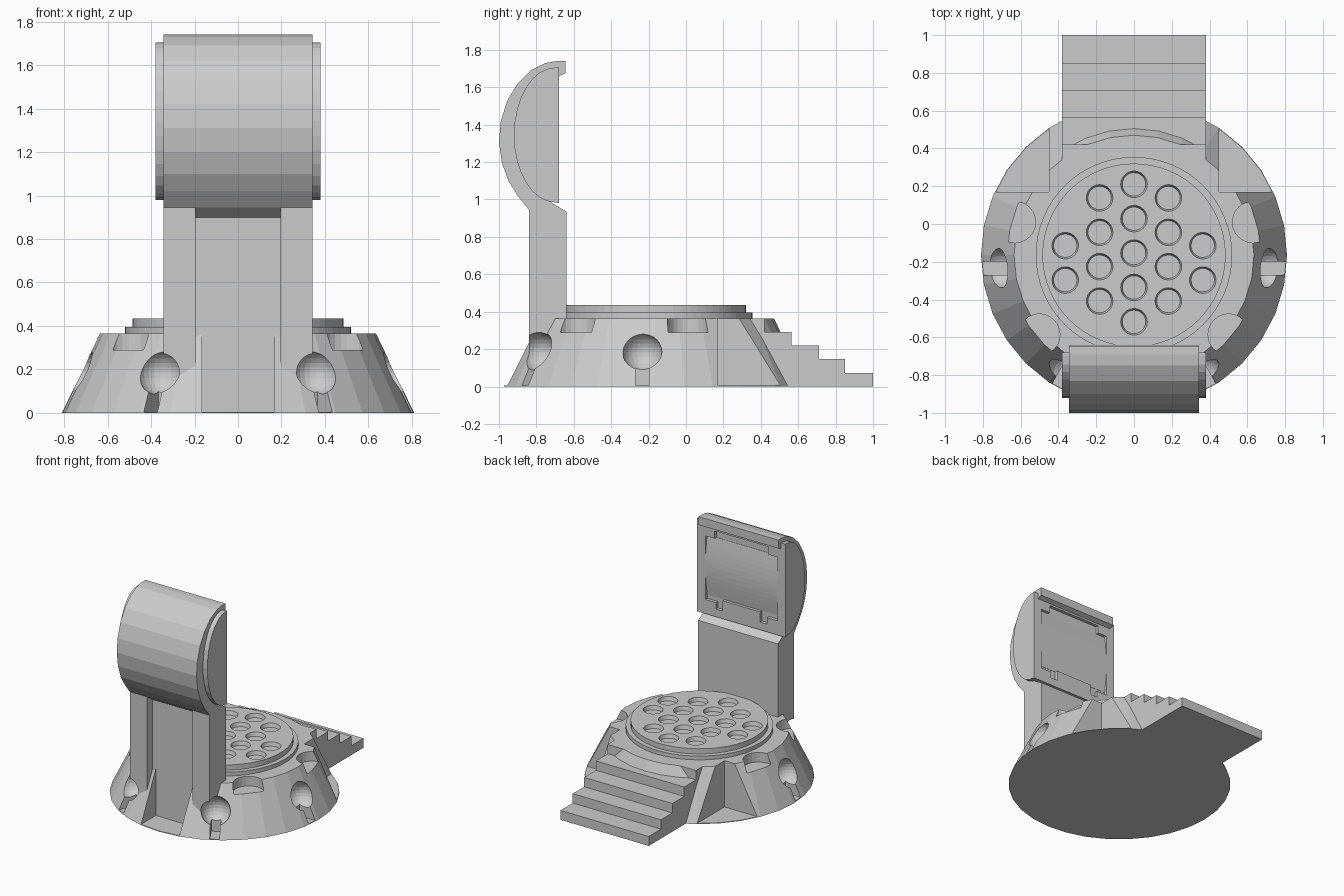
import bpy, bmesh, math
from mathutils import Matrix, Vector

if "Cube" in bpy.data.objects:
    bpy.data.objects.remove(bpy.data.objects["Cube"])

CY = -0.165      # centre of the round base in y
FLOOR = 0.005    # thin disc left under every cut-out


def finish(bm, name):
    bmesh.ops.recalc_face_normals(bm, faces=bm.faces)
    me = bpy.data.meshes.new(name)
    bm.to_mesh(me)
    bm.free()
    ob = bpy.data.objects.new(name, me)
    bpy.context.collection.objects.link(ob)
    return ob


def profile(name, pts, x0, x1):
    """Extrude a (y, z) outline along x."""
    bm = bmesh.new()
    f = bm.faces.new([bm.verts.new((x0, y, z)) for y, z in pts])
    r = bmesh.ops.extrude_face_region(bm, geom=[f])
    vs = [v for v in r["geom"] if isinstance(v, bmesh.types.BMVert)]
    bmesh.ops.translate(bm, verts=vs, vec=(x1 - x0, 0, 0))
    return finish(bm, name)


def box(name, x0, x1, y0, y1, z0, z1):
    return profile(name, [(y0, z0), (y1, z0), (y1, z1), (y0, z1)], x0, x1)


def cones(name, spots, r0, r1, z0, z1, n):
    bm = bmesh.new()
    for x, y in spots:
        bmesh.ops.create_cone(bm, cap_ends=True, segments=n, radius1=r0, radius2=r1, depth=z1 - z0,
                              matrix=Matrix.Translation((x, y, (z0 + z1) / 2)))
    return finish(bm, name)


def cut(target, cutter, keep=False):
    m = target.modifiers.new("cut", 'BOOLEAN')
    m.operation, m.solver, m.object = 'DIFFERENCE', 'EXACT', cutter
    bpy.context.view_layer.objects.active = target
    bpy.ops.object.modifier_apply(modifier=m.name)
    if not keep:
        bpy.data.objects.remove(cutter)


def polar(r, deg, side):
    a = math.radians(deg)
    return side * r * math.cos(a), CY + r * math.sin(a)


# Conical base
base = cones("base", [(0, CY)], 0.81, 0.635, 0, 0.365, 32)

# Column: two front pillars and a recessed middle panel
pillar_pts = [(-0.84, FLOOR), (-0.64, FLOOR), (-0.64, 0.935), (-0.715, 0.98), (-0.84, 0.96)]
panel_pts = [(-0.775, FLOOR), (-0.64, FLOOR), (-0.64, 0.935), (-0.715, 0.98), (-0.775, 0.96)]
pillars = {s: profile("column_pillar", pillar_pts, s * 0.195, s * 0.343) for s in (-1, 1)}
profile("column_panel", panel_pts, -0.195, 0.195)

# Front slot and rear corner cut-outs of the base
cut(base, box("slot", -0.165, 0.165, -1.2, -0.775, FLOOR, 0.6))
for s in (-1, 1):
    cut(base, box("corner", s * 0.45, s * 1.2, 0.17, 1, FLOOR, 0.6))

# Round sockets with drain channels, and scoops on the upper rim
for s in (-1, 1):
    for deg in (-5.5, -60):
        x, y = polar(0.717, deg, s)
        bm = bmesh.new()
        bmesh.ops.create_uvsphere(bm, u_segments=24, v_segments=14, radius=0.105,
                                  matrix=Matrix.Translation((x, y, 0.185)))
        ball = finish(bm, "socket")
        chan = box("channel", -0.045, 0.25, -0.035, 0.035, FLOOR, 0.17)
        heading = 0 if deg > -30 else math.radians(deg)
        if s < 0:
            heading = math.pi - heading
        chan.data.transform(Matrix.Translation((x, y, 0)) @ Matrix.Rotation(heading, 4, 'Z'))
        for c in (ball, chan):
            if deg < -30:
                cut(pillars[s], c, keep=True)
            cut(base, c)
    for deg in (15.5, -40):
        cut(base, cones("scoop", [polar(0.655, deg, s)], 0.11, 0.11, 0.29, 0.5, 24))

# Two-tier platform with a grid of round wells
cones("platform_lower", [(0, CY)], 0.52, 0.52, 0.36, 0.395, 64)
platform = cones("platform_upper", [(0, CY)], 0.485, 0.485, 0.39, 0.435, 64)
wells = []
for col, count in ((0, 5), (-1, 4), (1, 4), (-2, 2), (2, 2)):
    top = {5: 0.21, 4: 0.138, 2: -0.115}[count]
    wells += [(col * 0.182, top - 0.182 * i) for i in range(count)]
cut(platform, cones("wells", wells, 0.062, 0.072, 0.405, 0.44, 24))

# Rear staircase
steps = [(0.42, 0.365), (0.565, 0.292), (0.71, 0.219), (0.85, 0.146), (1.0, 0.073)]
stair_pts = [(0.2, 0), (0.2, 0.365)]
for i, (y, z) in enumerate(steps):
    stair_pts += [(y, z), (y, steps[i + 1][1] if i < 4 else 0)]
profile("staircase", stair_pts, -0.38, 0.38)

# Curved outer shell of the head, with a lip over the top
shell_pts = [(-0.775, 0.90), (-0.84, 0.945), (-0.90, 1.02), (-0.95, 1.10), (-0.985, 1.20), (-1.0, 1.31),
             (-0.99, 1.42), (-0.955, 1.53), (-0.90, 1.62), (-0.83, 1.69), (-0.75, 1.73), (-0.69, 1.74),
             (-0.645, 1.74), (-0.645, 1.675), (-0.68, 1.66), (-0.75, 1.64), (-0.85, 1.5), (-0.88, 1.34),
             (-0.84, 1.12), (-0.715, 0.98), (-0.70, 0.95)]
profile("head_shell", shell_pts, -0.343, 0.343)

# Inner body of the head, D-shaped from the side
body_pts = [(-0.68, 0.98)]
for i in range(17):
    a = math.pi * i / 16
    body_pts.append((-0.70 - 0.22 * math.sin(a), 1.345 - 0.36 * math.cos(a)))
body_pts.append((-0.68, 1.705))
body = profile("head_body", body_pts, -0.38, 0.38)

# Stepped screen recess
half = [(0.16, 1.12), (0.16, 1.04), (0.22, 1.04), (0.22, 1.09), (0.31, 1.09),
        (0.31, 1.585), (0.23, 1.585), (0.23, 1.645)]
outline = half + [(-x, z) for x, z in reversed(half)]
bm = bmesh.new()
f = bm.faces.new([bm.verts.new((x, -0.705, z)) for x, z in outline])
r = bmesh.ops.extrude_face_region(bm, geom=[f])
bmesh.ops.translate(bm, verts=[v for v in r["geom"] if isinstance(v, bmesh.types.BMVert)], vec=(0, 0.1, 0))
cut(body, finish(bm, "screen_recess"))

# Bulging screen
arc = [i / 12 for i in range(13)]
screen_pts = [(-0.72, 1.585), (-0.72, 1.12)]
screen_pts += [(-0.703 + 0.022 * math.sin(math.pi * t), 1.12 + 0.465 * t) for t in arc]
profile("screen", screen_pts, -0.31, 0.31)
